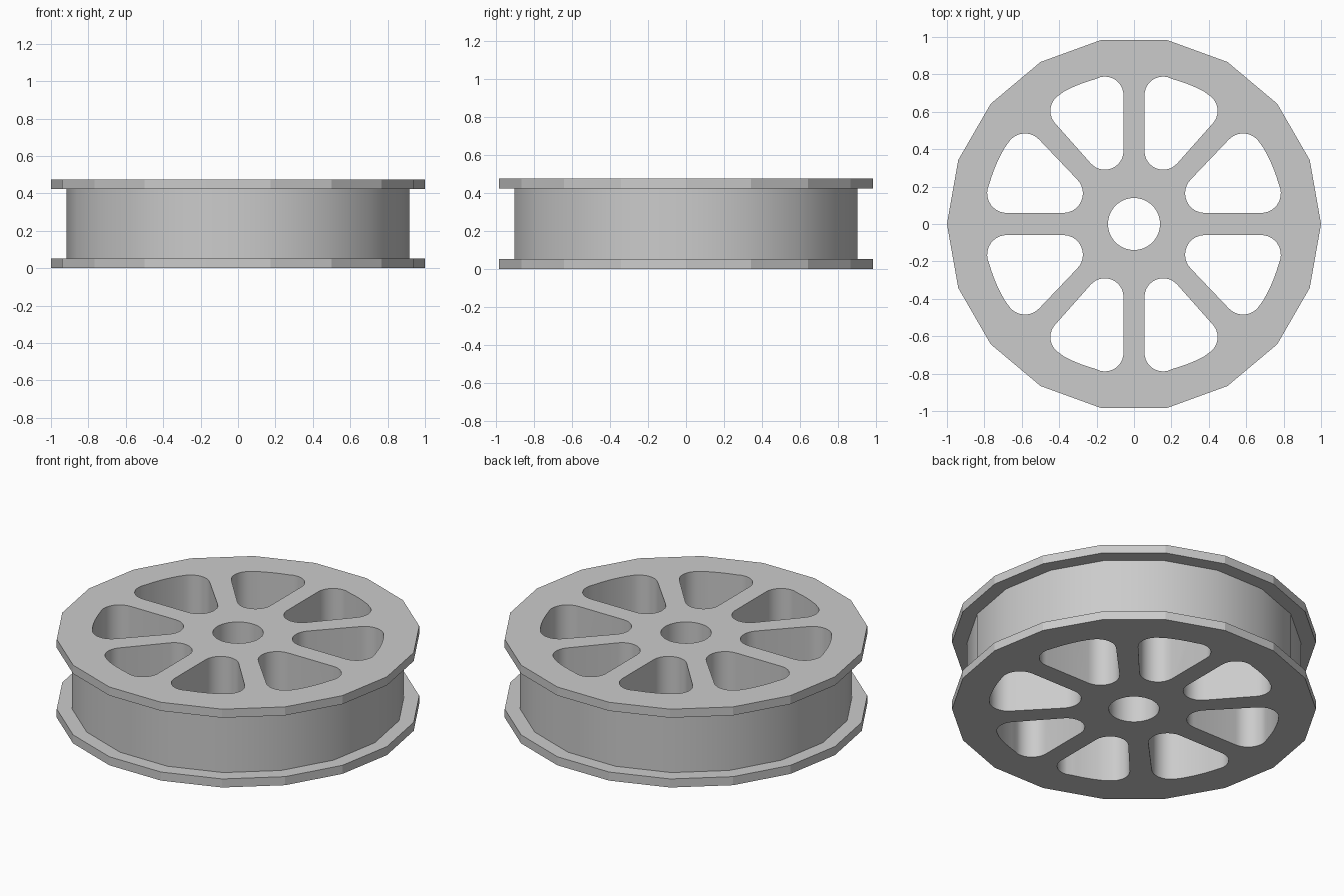
import bpy, bmesh
from math import pi, cos, sin, atan2, hypot, radians

cube = bpy.data.objects.get("Cube")
if cube:
    bpy.data.objects.remove(cube, do_unlink=True)

HEIGHT, FLANGE = 0.475, 0.052
RIM_R, DRUM_R, BORE_R = 1.0, 0.917, 0.139
SIDES = 18

grey = bpy.data.materials.new("plain grey")
grey.use_nodes = True
color = (0.6, 0.6, 0.6, 1)
grey.diffuse_color = color
grey.node_tree.nodes["Principled BSDF"].inputs["Base Color"].default_value = color


def make_object(name, bm):
    bmesh.ops.recalc_face_normals(bm, faces=bm.faces)
    mesh = bpy.data.meshes.new(name)
    bm.to_mesh(mesh)
    bm.free()
    mesh.materials.append(grey)
    obj = bpy.data.objects.new(name, mesh)
    bpy.context.collection.objects.link(obj)
    return obj


def arc(center, r, a0, a1, steps=10):
    return [(center[0] + r * cos(a0 + (a1 - a0) * i / steps),
             center[1] + r * sin(a0 + (a1 - a0) * i / steps))
            for i in range(steps + 1)]


def pocket_outline(inner, near, far, r):
    """Rounded wedge through three corner circles, with an arc on the outside."""
    near_a, far_a = atan2(near[1], near[0]), atan2(far[1], far[0])
    spoke_a = atan2(far[1] - inner[1], far[0] - inner[0]) + pi / 2
    outer_r = (hypot(*near) + hypot(*far)) / 2 + r
    pts = arc(near, r, -pi / 2, near_a)
    pts += arc((0, 0), outer_r, near_a, far_a, 8)[1:-1]
    pts += arc(far, r, far_a, spoke_a)
    pts += arc(inner, r, spoke_a, 3 * pi / 2)
    return pts


def add_prism(bm, pts):
    face = bm.faces.new([bm.verts.new((x, y, -0.1)) for x, y in pts])
    new = bmesh.ops.extrude_face_region(bm, geom=[face])["geom"]
    bmesh.ops.translate(bm, vec=(0, 0, HEIGHT + 0.2),
                        verts=[g for g in new if isinstance(g, bmesh.types.BMVert)])


# Spool body: stacked rings with a flange at each end
bm = bmesh.new()
profile = [(RIM_R, 0), (RIM_R, FLANGE), (DRUM_R, FLANGE),
           (DRUM_R, HEIGHT - FLANGE), (RIM_R, HEIGHT - FLANGE), (RIM_R, HEIGHT)]
rings = [[bm.verts.new((r * cos(2 * pi * i / SIDES), r * sin(2 * pi * i / SIDES), z))
          for i in range(SIDES)] for r, z in profile]
for low, high in zip(rings, rings[1:]):
    for i in range(SIDES):
        j = (i + 1) % SIDES
        bm.faces.new((low[i], low[j], high[j], high[i]))
bm.faces.new(rings[0])
bm.faces.new(rings[-1])
wheel = make_object("spoked_spool", bm)

# Cutter: centre bore and eight pockets between the spokes
bm = bmesh.new()
add_prism(bm, arc((0, 0), BORE_R, 0, 2 * pi, 48)[:-1])
side_pocket = pocket_outline((0.378, 0.164), (0.68, 0.164), (0.583, 0.379), 0.105)
end_pocket = [(y, x) for x, y in
              pocket_outline((0.39, 0.156), (0.688, 0.156), (0.605, 0.347), 0.1)]
for sx in (1, -1):
    for sy in (1, -1):
        for outline in (side_pocket, end_pocket):
            add_prism(bm, [(sx * x, sy * y) for x, y in outline])
cutter = make_object("pocket_cutter", bm)
cutter.hide_render = True

cut = wheel.modifiers.new("pockets", "BOOLEAN")
cut.operation, cut.solver, cut.object = "DIFFERENCE", "EXACT", cutter
bpy.ops.object.select_all(action="DESELECT")
wheel.select_set(True)
bpy.context.view_layer.objects.active = wheel
bpy.ops.object.modifier_apply(modifier=cut.name)
bpy.data.objects.remove(cutter, do_unlink=True)

# Smooth drum and pocket walls, flat facets on the flange rims and caps
bpy.ops.object.shade_smooth_by_angle(angle=radians(30))
for poly in wheel.data.polygons:
    if abs(poly.normal.z) > 0.9 or hypot(poly.center.x, poly.center.y) > 0.95:
        poly.use_smooth = False
